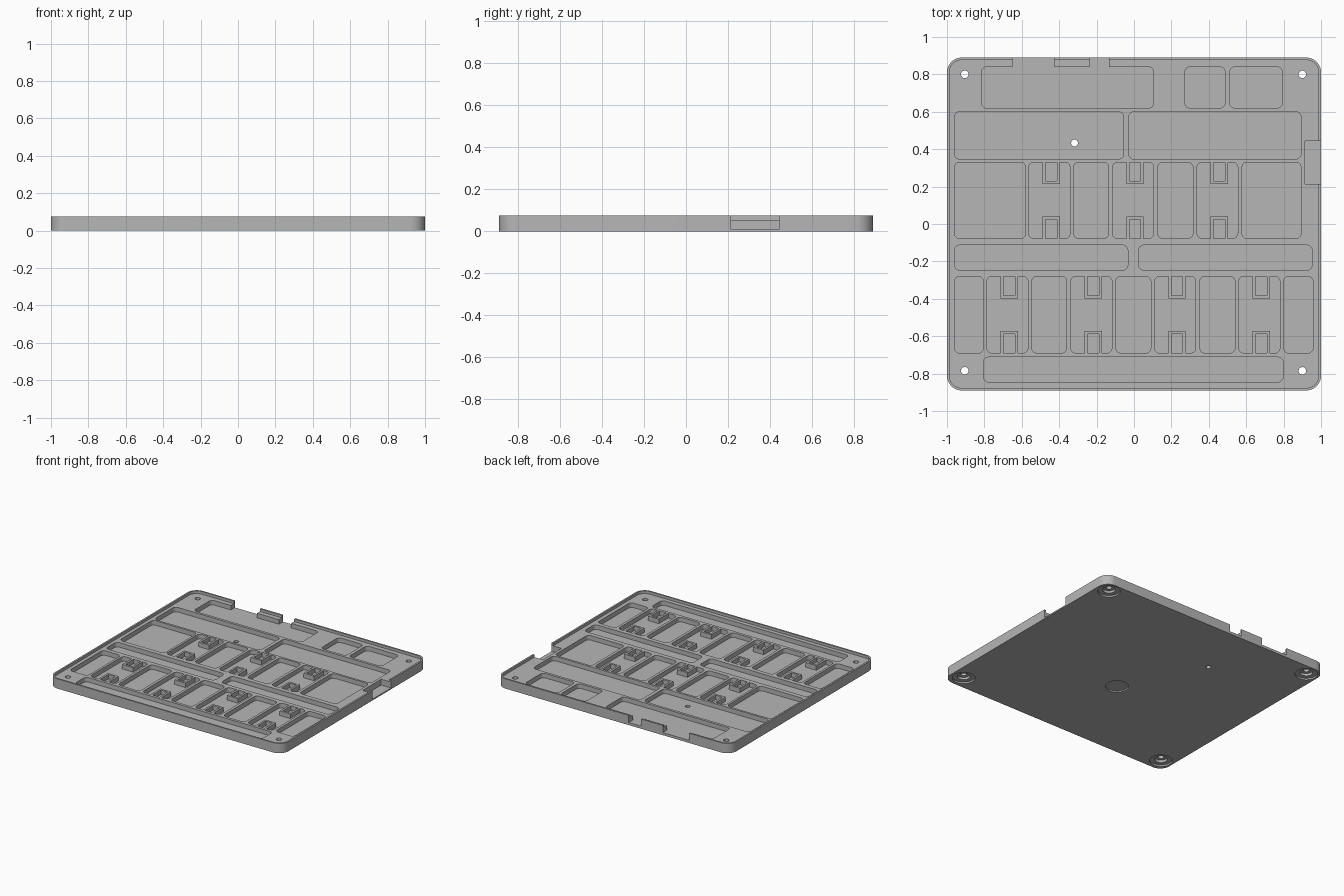
import bpy, bmesh
from math import sin, cos, pi, radians

cube = bpy.data.objects.get("Cube")
if cube:
    bpy.data.objects.remove(cube, do_unlink=True)

grey = bpy.data.materials.new("plain grey")
grey.use_nodes = True
grey.diffuse_color = (0.47, 0.47, 0.47, 1)
grey.node_tree.nodes["Principled BSDF"].inputs["Base Color"].default_value = grey.diffuse_color

TOP, DECK, FLOOR = 0.075, 0.055, 0.02
ABOVE = 0.2


def rounded(x0, x1, y0, y1, r, n=6):
    """Outline of a rectangle with rounded corners, counter-clockwise."""
    pts = []
    corners = [(x1 - r, y1 - r), (x0 + r, y1 - r), (x0 + r, y0 + r), (x1 - r, y0 + r)]
    for k, (cx, cy) in enumerate(corners):
        for i in range(n + 1):
            a = (k + i / n) * pi / 2
            pts.append((cx + r * cos(a), cy + r * sin(a)))
    return pts


def box(x0, x1, y0, y1):
    return [(x0, y0), (x1, y0), (x1, y1), (x0, y1)]


def prism(bm, pts, z0, z1):
    face = bm.faces.new([bm.verts.new((x, y, z0)) for x, y in pts])
    ext = bmesh.ops.extrude_face_region(bm, geom=[face])
    moved = [v for v in ext["geom"] if isinstance(v, bmesh.types.BMVert)]
    bmesh.ops.translate(bm, verts=moved, vec=(0, 0, z1 - z0))


def lathe(bm, cx, cy, profile, n=32):
    """Closed stack of rings given as (radius, z) from bottom to top."""
    rings = [[bm.verts.new((cx + r * cos(2 * pi * i / n), cy + r * sin(2 * pi * i / n), z))
              for i in range(n)] for r, z in profile]
    for a, b in zip(rings, rings[1:]):
        for i in range(n):
            j = (i + 1) % n
            bm.faces.new((a[i], a[j], b[j], b[i]))
    bm.faces.new(rings[0])
    bm.faces.new(rings[-1])


def finish(bm, name):
    bmesh.ops.recalc_face_normals(bm, faces=bm.faces)
    mesh = bpy.data.meshes.new(name)
    bm.to_mesh(mesh)
    bm.free()
    mesh.materials.append(grey)
    obj = bpy.data.objects.new(name, mesh)
    bpy.context.collection.objects.link(obj)
    return obj


def activate(obj):
    bpy.ops.object.select_all(action="DESELECT")
    obj.select_set(True)
    bpy.context.view_layer.objects.active = obj


def carve(target, bm, name):
    cutter = finish(bm, name)
    cutter.hide_render = True
    mod = target.modifiers.new(name, "BOOLEAN")
    mod.operation, mod.solver, mod.object = "DIFFERENCE", "EXACT", cutter
    activate(target)
    bpy.ops.object.modifier_apply(modifier=mod.name)
    bpy.data.objects.remove(cutter, do_unlink=True)


# Base slab
bm = bmesh.new()
prism(bm, rounded(-1, 1, -0.89, 0.89, 0.08, 10), 0, TOP)
tray = finish(bm, "case_tray")

# Deck sunk inside the thin rim
bm = bmesh.new()
prism(bm, rounded(-0.987, 0.987, -0.877, 0.877, 0.067, 10), DECK, ABOVE)
carve(tray, bm, "deck_cutter")

# Pockets: each row has a y range and a list of x ranges
rows = [
    (0.62, 0.84, [(-0.815, 0.105), (0.272, 0.487), (0.512, 0.793)]),
    (0.347, 0.6, [(-0.96, -0.055), (-0.028, 0.893)]),
    (-0.077, 0.33, [(-0.96, -0.58), (-0.563, -0.342), (-0.323, -0.135), (-0.115, 0.105),
                    (0.127, 0.315), (0.337, 0.555), (0.577, 0.893)]),
    (-0.247, -0.113, [(-0.96, -0.033), (0.025, 0.952)]),
    (-0.69, -0.28, [(-0.96, -0.805), (-0.787, -0.567), (-0.547, -0.36), (-0.338, -0.118),
                    (-0.097, 0.09), (0.11, 0.33), (0.352, 0.54), (0.56, 0.78), (0.8, 0.957)]),
    (-0.845, -0.712, [(-0.805, 0.797)]),
]
bm = bmesh.new()
for y0, y1, spans in rows:
    for x0, x1 in spans:
        prism(bm, rounded(x0, x1, y0, y1, 0.028), FLOOR, ABOVE)
carve(tray, bm, "pocket_cutter")

# Openings in the back and side walls
bm = bmesh.new()
for x0, x1 in [(-0.65, -0.425), (-0.237, -0.133)]:
    prism(bm, box(x0, x1, 0.8, 1), FLOOR, ABOVE)
prism(bm, box(0.915, 1.1, 0.215, 0.443), 0.01, ABOVE)
carve(tray, bm, "opening_cutter")

# Stepped corner screw holes, small through hole, shallow round recess below
bm = bmesh.new()
for x in (-0.905, 0.9):
    for y in (-0.785, 0.8):
        lathe(bm, x, y, [(0.08, -0.1), (0.08, 0.012), (0.045, 0.012),
                         (0.045, 0.03), (0.02, 0.03), (0.02, ABOVE)])
lathe(bm, -0.318, 0.433, [(0.018, -0.1), (0.018, ABOVE)])
lathe(bm, 0, -0.185, [(0.08, -0.1), (0.08, 0.01)])
carve(tray, bm, "hole_cutter")

# U-shaped clips standing against the front and back walls of some pockets
HALF, DEPTH, WALL = 0.046, 0.117, 0.016


def clip(bm, cx, wall_y, side):
    inner = HALF - WALL
    outline = [(-HALF, 0), (-HALF, DEPTH), (HALF, DEPTH), (HALF, 0),
               (inner, 0), (inner, DEPTH - WALL), (-inner, DEPTH - WALL), (-inner, 0)]
    prism(bm, [(cx + x, wall_y + side * y) for x, y in outline], FLOOR, DECK)


for label, row, picks in (("back", rows[2], (1, 3, 5)), ("front", rows[4], (1, 3, 5, 7))):
    bm = bmesh.new()
    for k in picks:
        cx = sum(row[2][k]) / 2
        clip(bm, cx + 0.01, row[0], 1)
        clip(bm, cx + 0.01, row[1], -1)
    finish(bm, label + "_row_clips")

activate(tray)
bpy.ops.object.shade_smooth_by_angle(angle=radians(30))
